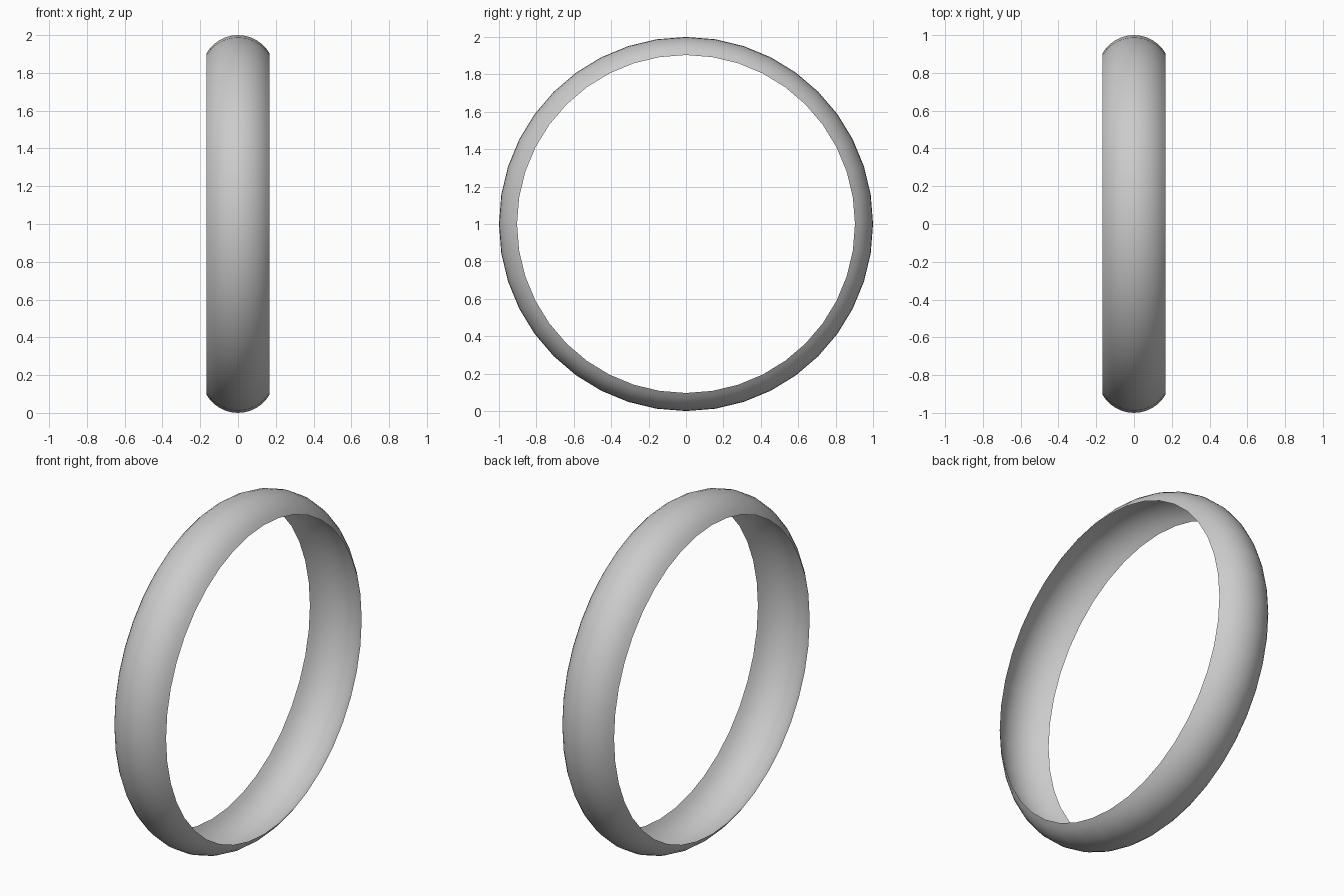
import bpy, bmesh
from math import sin, cos, radians, tau
from mathutils import Matrix

if "Cube" in bpy.data.objects:
    bpy.data.objects.remove(bpy.data.objects["Cube"])

SEGMENTS = 40          # steps around the ring
STEPS = 12             # steps across the domed band
MINOR = 0.193          # radius of the dome arc
MAJOR = 1.0 - MINOR    # distance from ring axis to arc centre

bm = bmesh.new()

# domed cross-section: a 120 degree arc at the top of the ring
profile = []
for i in range(STEPS + 1):
    a = radians(-60 + 120 * i / STEPS)
    profile.append(bm.verts.new((MINOR * sin(a), 0, MAJOR + MINOR * cos(a))))
edges = [bm.edges.new(pair) for pair in zip(profile, profile[1:])]

# sweep it round the x axis into an open shell
bmesh.ops.spin(bm, geom=profile + edges, cent=(0, 0, 0), axis=(1, 0, 0),
               angle=tau, steps=SEGMENTS, use_merge=False)
bmesh.ops.remove_doubles(bm, verts=bm.verts, dist=1e-4)

# normals face outward, ring stands on the ground
bm.normal_update()
if sum(f.normal.dot(f.calc_center_median()) for f in bm.faces) < 0:
    bmesh.ops.reverse_faces(bm, faces=bm.faces)
bmesh.ops.transform(bm, matrix=Matrix.Translation((0, 0, 1)), verts=bm.verts)
for f in bm.faces:
    f.smooth = True

mesh = bpy.data.meshes.new("ring_band")
bm.to_mesh(mesh)
bm.free()
ring = bpy.data.objects.new("ring_band", mesh)
bpy.context.collection.objects.link(ring)
